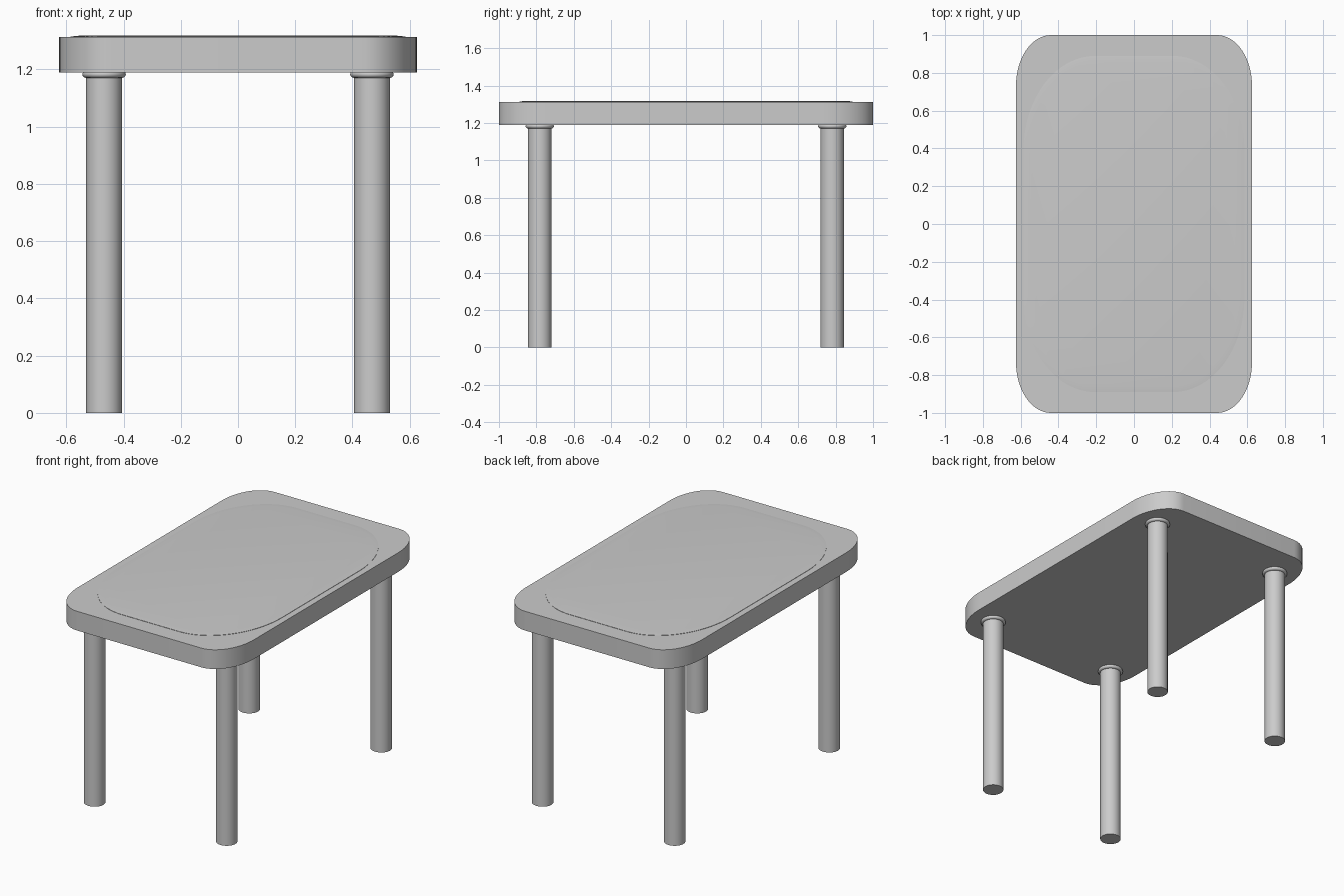
import bpy, bmesh, math

if "Cube" in bpy.data.objects:
    bpy.data.objects.remove(bpy.data.objects["Cube"])


def finish(name, bm):
    bmesh.ops.recalc_face_normals(bm, faces=bm.faces)
    me = bpy.data.meshes.new(name)
    bm.to_mesh(me)
    bm.free()
    ob = bpy.data.objects.new(name, me)
    bpy.context.collection.objects.link(ob)
    bpy.ops.object.select_all(action='DESELECT')
    ob.select_set(True)
    bpy.context.view_layer.objects.active = ob
    bpy.ops.object.shade_smooth_by_angle(angle=math.radians(35))
    return ob


def rounded_outline(hx, hy, rx, ry, n=16):
    """Rectangle outline with elliptical corners."""
    pts = []
    for q, (sx, sy) in enumerate([(1, 1), (-1, 1), (-1, -1), (1, -1)]):
        for i in range(n + 1):
            a = math.pi / 2 * (q + i / n)
            pts.append((sx * (hx - rx) + rx * math.cos(a),
                        sy * (hy - ry) + ry * math.sin(a)))
    return pts


def slab(name, layers):
    """Stack of outlines (outline, z), capped at both ends."""
    bm = bmesh.new()
    rings = [[bm.verts.new((x, y, z)) for x, y in pts] for pts, z in layers]
    for a, b in zip(rings, rings[1:]):
        for i in range(len(a)):
            j = (i + 1) % len(a)
            bm.faces.new((a[i], a[j], b[j], b[i]))
    bm.faces.new(rings[0])
    bm.faces.new(rings[-1])
    return finish(name, bm)


def lathe(name, profile, loc, seg=40, closed=False):
    """Spin an (r, z) profile about a vertical axis at loc."""
    bm = bmesh.new()
    rings = [[bm.verts.new((loc[0] + r * math.cos(2 * math.pi * k / seg),
                            loc[1] + r * math.sin(2 * math.pi * k / seg), z))
              for k in range(seg)] for r, z in profile]
    pairs = list(zip(rings, rings[1:]))
    if closed:
        pairs.append((rings[-1], rings[0]))
    else:
        bm.faces.new(rings[0])
        bm.faces.new(rings[-1])
    for a, b in pairs:
        for k in range(seg):
            j = (k + 1) % seg
            bm.faces.new((a[k], a[j], b[j], b[k]))
    return finish(name, bm)


# Table top with elliptical corners
edge = rounded_outline(0.625, 1.0, 0.185, 0.27)
slab("table_top", [(edge, 1.19), (edge, 1.313)])

# Thin, barely raised centre panel
slab("top_panel", [(rounded_outline(0.585, 0.89, 0.38, 0.5), 1.309),
                   (rounded_outline(0.585, 0.89, 0.38, 0.5), 1.315),
                   (rounded_outline(0.555, 0.86, 0.36, 0.48), 1.318)])

# Legs with rounded collars under the top
collar = [(0.0625 + 0.0135 * math.cos(t * math.pi / 6),
           1.183 + 0.0125 * math.sin(t * math.pi / 6)) for t in range(12)]
for sy, side_y in ((-1, "front"), (1, "back")):
    for sx, side_x in ((-1, "left"), (1, "right")):
        loc = (sx * 0.468, sy * 0.782)
        lathe(f"{side_y}_{side_x}_leg", [(0.0625, 0), (0.0625, 1.2)], loc)
        lathe(f"{side_y}_{side_x}_collar", collar, loc, closed=True)
